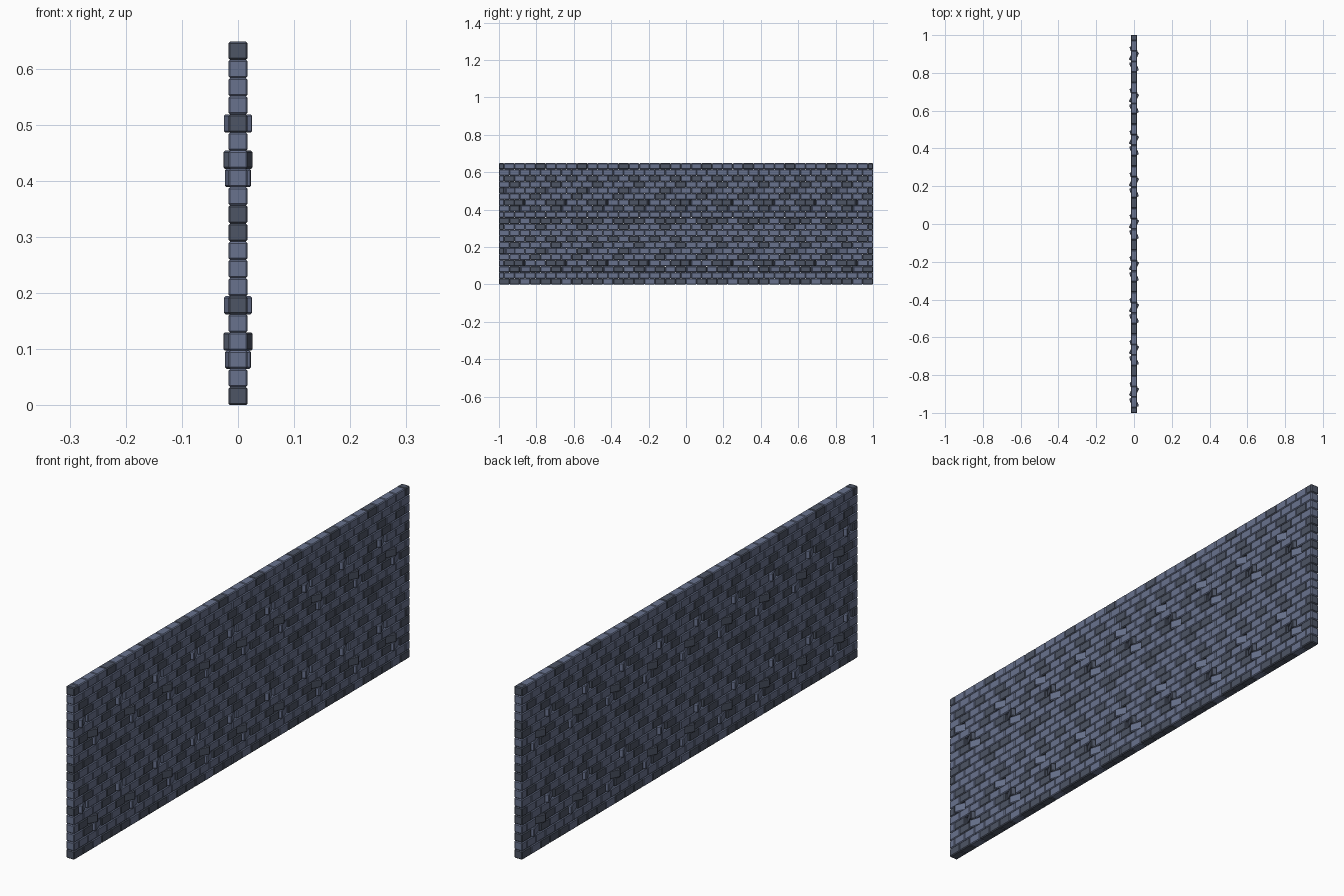
import bpy, bmesh, random
from math import radians
from mathutils import Matrix

if "Cube" in bpy.data.objects:
    bpy.data.objects.remove(bpy.data.objects["Cube"])

random.seed(4)
ROWS, TILES, PER = 20, 9, 4
H = 0.648 / ROWS            # course height
L = 2 / (TILES * PER)       # brick length
T = 0.034                   # wall thickness

# repeating tile (10 courses x 4 bricks): dark bricks and twisted bricks
dark = {(r, i) for r in range(10) for i in range(PER) if random.random() < 0.3}
dark -= {(r, 0) for r in range(10)}
dark |= {(0, 0), (5, 0), (9, 0)}
twist = {(2, 2): 17, (3, 2): -26, (5, 1): 23}


def add_brick(bm, y0, y1, z, angle):
    m = (Matrix.Translation((0, (y0 + y1) / 2, z + H / 2))
         @ Matrix.Rotation(radians(angle), 4, 'Z')
         @ Matrix.Diagonal((T, y1 - y0, H, 1)))
    bmesh.ops.create_cube(bm, size=1, matrix=m)


# lay the courses in running bond, trimming bricks at both ends
meshes = {"light_bricks": bmesh.new(), "dark_bricks": bmesh.new()}
for row in range(ROWS):
    offset = -L / 2 if row % 2 else 0
    for i in range(TILES * PER + row % 2):
        y = -1 + offset + i * L
        key = (row % 10, i % PER)
        name = "dark_bricks" if key in dark else "light_bricks"
        add_brick(meshes[name], max(y, -1), min(y + L, 1), row * H,
                  twist.get(key, 0))

# chamfer the bricks and make the two objects
colours = {"light_bricks": (0.14, 0.17, 0.27, 1),
           "dark_bricks": (0.075, 0.09, 0.13, 1)}
for name, bm in meshes.items():
    bmesh.ops.bevel(bm, geom=bm.edges[:], offset=0.003, segments=1,
                    affect='EDGES')
    me = bpy.data.meshes.new(name)
    bm.to_mesh(me)
    bm.free()
    mat = bpy.data.materials.new(name)
    mat.diffuse_color = colours[name]
    mat.use_nodes = True
    mat.node_tree.nodes["Principled BSDF"].inputs["Base Color"].default_value = mat.diffuse_color
    me.materials.append(mat)
    bpy.context.collection.objects.link(bpy.data.objects.new(name, me))
